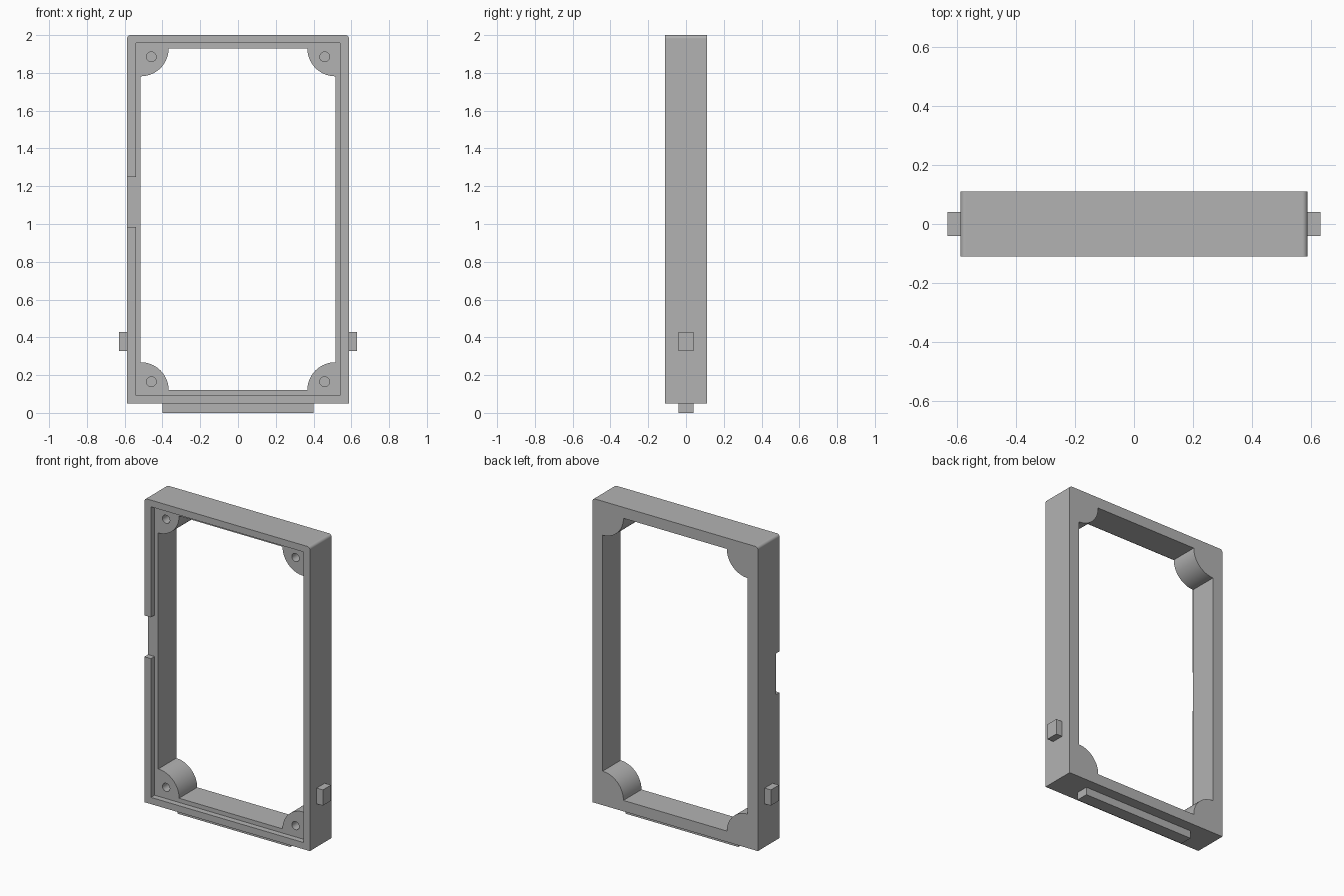
import bpy, bmesh
from math import sin, cos, pi, radians

cube = bpy.data.objects.get("Cube")
if cube:
    bpy.data.objects.remove(cube, do_unlink=True)

# Overall sizes
HALF_X, HALF_Y, BOTTOM, TOP = 0.587, 0.11, 0.05, 2.0
MID_Z = (BOTTOM + TOP) / 2
OPEN_X, OPEN_Z = 0.515, 0.905      # half size of the opening
LIP_X, LIP_Z = 0.541, 0.932        # half size of the front recess
FLOOR_Y = -HALF_Y + 0.037          # recess floor
POST_R = 0.148

grey = bpy.data.materials.new("plain grey")
grey.use_nodes = True
grey.diffuse_color = (0.45, 0.45, 0.45, 1)
grey.node_tree.nodes["Principled BSDF"].inputs["Base Color"].default_value = grey.diffuse_color


def prism(name, outline, y0, y1):
    """Extrude an (x, z) outline from y0 to y1."""
    bm = bmesh.new()
    face = bm.faces.new([bm.verts.new((x, y0, z)) for x, z in outline])
    out = bmesh.ops.extrude_face_region(bm, geom=[face])["geom"]
    verts = [v for v in out if isinstance(v, bmesh.types.BMVert)]
    bmesh.ops.translate(bm, verts=verts, vec=(0, y1 - y0, 0))
    bmesh.ops.recalc_face_normals(bm, faces=bm.faces)
    mesh = bpy.data.meshes.new(name)
    bm.to_mesh(mesh)
    bm.free()
    mesh.materials.append(grey)
    obj = bpy.data.objects.new(name, mesh)
    bpy.context.collection.objects.link(obj)
    return obj


def box(name, x0, x1, y0, y1, z0, z1):
    return prism(name, [(x0, z0), (x1, z0), (x1, z1), (x0, z1)], y0, y1)


def arc(cx, cz, r, start, end, steps):
    angles = [start + (end - start) * i / steps for i in range(steps + 1)]
    return [(cx + r * cos(a), cz + r * sin(a)) for a in angles]


def activate(obj):
    bpy.ops.object.select_all(action="DESELECT")
    obj.select_set(True)
    bpy.context.view_layer.objects.active = obj


def cut(obj, cutter):
    cutter.hide_render = True
    mod = obj.modifiers.new("cut", "BOOLEAN")
    mod.operation, mod.solver, mod.object = "DIFFERENCE", "EXACT", cutter
    activate(obj)
    bpy.ops.object.modifier_apply(modifier=mod.name)
    bpy.data.objects.remove(cutter, do_unlink=True)


# Frame body: square bottom corners, softly rounded top corners
R = 0.018
outline = [(-HALF_X, BOTTOM), (HALF_X, BOTTOM)]
outline += arc(HALF_X - R, TOP - R, R, 0, pi / 2, 8)
outline += arc(-HALF_X + R, TOP - R, R, pi / 2, pi, 8)
frame = prism("frame", outline, -HALF_Y, HALF_Y)

# Opening, with a quarter-round post left standing in each corner
opening = []
for i, (sx, sz) in enumerate([(1, 1), (-1, 1), (-1, -1), (1, -1)]):
    start = 1.5 * pi + i * pi / 2
    opening += arc(sx * OPEN_X, sz * OPEN_Z + MID_Z, POST_R, start, start - pi / 2, 24)
cut(frame, prism("opening_cutter", opening, -1, 1))

# Recess behind the front lip, and the notch through the lip on one side
cut(frame, box("recess_cutter", -LIP_X, LIP_X, -1, FLOOR_Y, MID_Z - LIP_Z, MID_Z + LIP_Z))
cut(frame, box("notch_cutter", -1, -LIP_X + 0.01, -1, FLOOR_Y, 0.983, 1.248))

# Blind screw holes in the posts
for sx in (-1, 1):
    for sz in (-1, 1):
        hole = arc(sx * 0.459, MID_Z + sz * 0.86, 0.026, 0, 2 * pi, 32)[:-1]
        cut(frame, prism("hole_cutter", hole, -1, HALF_Y - 0.06))

activate(frame)
bpy.ops.object.shade_smooth_by_angle(angle=radians(30))
weighted = frame.modifiers.new("flat_face_normals", "WEIGHTED_NORMAL")
weighted.keep_sharp = True

# Side pegs and the long key under the frame
for side, s in (("left", 1), ("right", -1)):
    x0, x1 = sorted((s * HALF_X, s * 0.631))
    box(side + "_peg", x0, x1, -0.041, 0.041, 0.327, 0.428)
box("bottom_key", -0.4, 0.4, -0.041, 0.041, 0, BOTTOM)
